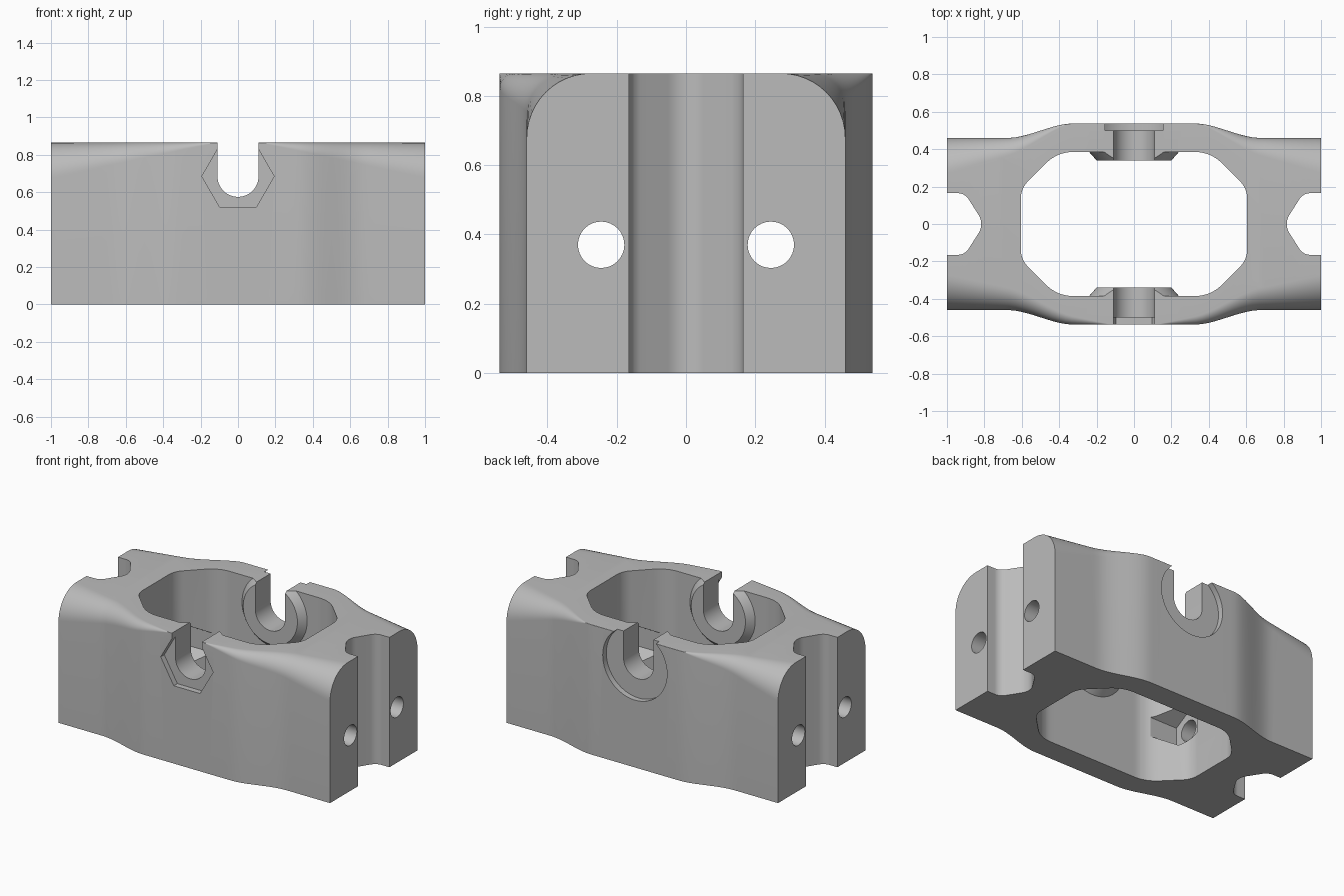
import bpy, bmesh, math
from mathutils import Vector

old = bpy.data.objects.get("Cube")
if old:
    bpy.data.objects.remove(old)

H = 0.865           # body height
SLOT_Z = 0.685      # axis of the bolt slots
SCREW_Z = 0.37      # axis of the screw holes

grey = bpy.data.materials.new("plain_grey")
grey.use_nodes = True
grey.diffuse_color = (0.5, 0.5, 0.5, 1)
grey.node_tree.nodes["Principled BSDF"].inputs["Base Color"].default_value = (0.5, 0.5, 0.5, 1)


def loft(name, rings):
    """Solid skinned through a list of equally long closed rings."""
    bm = bmesh.new()
    loops = [[bm.verts.new(p) for p in ring] for ring in rings]
    n = len(loops[0])
    for a, b in zip(loops, loops[1:]):
        for i in range(n):
            j = (i + 1) % n
            bm.faces.new((a[i], a[j], b[j], b[i]))
    bm.faces.new(loops[0][::-1])
    bm.faces.new(loops[-1])
    bmesh.ops.recalc_face_normals(bm, faces=bm.faces)
    mesh = bpy.data.meshes.new(name)
    bm.to_mesh(mesh)
    bm.free()
    mesh.materials.append(grey)
    obj = bpy.data.objects.new(name, mesh)
    bpy.context.collection.objects.link(obj)
    return obj


def rounded(points, radius, steps=8):
    """Polygon with tangent-arc corners; a radius of zero keeps a corner."""
    out = []
    for i, (p, r) in enumerate(zip(points, radius)):
        p = Vector(p)
        u = (Vector(points[i - 1]) - p).normalized()
        v = (Vector(points[(i + 1) % len(points)]) - p).normalized()
        if r == 0:
            out.append(p)
            continue
        half = u.angle(v) / 2
        centre = p + (u + v).normalized() * (r / math.sin(half))
        a = p + u * (r / math.tan(half)) - centre
        b = p + v * (r / math.tan(half)) - centre
        for k in range(steps + 1):
            t = k / steps
            out.append(centre + (a * (1 - t) + b * t).normalized() * r)
    return out


def disc(radius, sides, cx, cz, turn=0.0):
    return [(cx + radius * math.cos(turn + math.tau * i / sides),
             cz + radius * math.sin(turn + math.tau * i / sides)) for i in range(sides)]


def along_x(points, x):
    return [(x, p[0], p[1]) for p in points]


def along_y(points, y):
    return [(p[0], y, p[1]) for p in points]


def along_z(points, z):
    return [(p[0], p[1], z) for p in points]


def combine(target, tool, operation):
    mod = target.modifiers.new("join", 'BOOLEAN')
    mod.operation, mod.solver, mod.object = operation, 'EXACT', tool
    bpy.context.view_layer.objects.active = target
    bpy.ops.object.modifier_apply(modifier=mod.name)
    bpy.data.objects.remove(tool)


# Body: sections along x, bulging in the middle, shoulders fading towards the slots
def section(x):
    t = min(1, max(0, (0.68 - abs(x)) / 0.36))
    w = 0.46 + 0.078 * t * t * (3 - 2 * t)
    ring = []
    for side, fade in ((1, 0.35), (-1, 0.12)):
        r = max(0.002, 0.187 * (abs(x) - fade) / (1 - fade))
        arc = [(x, side * w, 0)]
        for k in range(13):
            a = math.pi / 2 * k / 12
            arc.append((x, side * (w - r + r * math.cos(a)), H - r + r * math.sin(a)))
        ring += arc if side > 0 else arc[::-1]
    return ring


body = loft("clamp_body", [section(-1 + i / 30) for i in range(61)])

# Central opening
opening = [(0.605, 0.19), (0.41, 0.385), (-0.41, 0.385), (-0.605, 0.19),
           (-0.605, -0.19), (-0.41, -0.385), (0.41, -0.385), (0.605, -0.19)]
opening = rounded(opening, [0.13, 0.2, 0.2, 0.13] * 2)
combine(body, loft("opening_cutter", [along_z(opening, -0.1), along_z(opening, 1)]), 'DIFFERENCE')

# V grooves in both ends
for s in (1, -1):
    groove = [(s * 1.1, 0.165), (s * 0.905, 0.165), (s * 0.8, 0),
              (s * 0.905, -0.165), (s * 1.1, -0.165)]
    groove = rounded(groove, [0, 0.07, 0.09, 0.07, 0])
    combine(body, loft("groove_cutter", [along_z(groove, -0.1), along_z(groove, 1)]), 'DIFFERENCE')

# Conical bosses inside the two long walls
for s in (1, -1):
    boss = loft("boss", [along_y(disc(r, 64, 0, SLOT_Z), s * y) for y, r in ((0.34, 0.2), (0.45, 0.298))])
    combine(body, boss, 'UNION')
top = [(-2, -1), (2, -1), (2, 1), (-2, 1)]
combine(body, loft("top_trim", [along_z(top, H), along_z(top, 2)]), 'DIFFERENCE')

# U slots through both long walls
slot = [(0.11 * math.cos(a), SLOT_Z + 0.11 * math.sin(a))
        for a in (math.pi + math.pi * i / 24 for i in range(25))]
slot += [(0.11, 1.1), (-0.11, 1.1)]
combine(body, loft("slot_cutter", [along_y(slot, -1), along_y(slot, 1)]), 'DIFFERENCE')

# Hexagonal nut seat in front, round washer seat behind
seats = ((-1, disc(0.193, 6, 0, SLOT_Z)), (1, disc(0.237, 64, 0, SLOT_Z)))
for s, shape in seats:
    combine(body, loft("seat_cutter", [along_y(shape, s * 0.5), along_y(shape, s * 0.7)]), 'DIFFERENCE')

# Screw holes along the length, with nut pockets inside the opening
for s in (1, -1):
    hole = disc(0.067, 32, s * 0.245, SCREW_Z)
    combine(body, loft("screw_cutter", [along_x(hole, -1.2), along_x(hole, 1.2)]), 'DIFFERENCE')
    nut = disc(0.13, 6, s * 0.245, SCREW_Z, math.pi / 2)
    combine(body, loft("pocket_cutter", [along_x(nut, -0.63), along_x(nut, 0.63)]), 'DIFFERENCE')

# Smooth shading with crisp edges
bpy.ops.object.select_all(action='DESELECT')
body.select_set(True)
bpy.context.view_layer.objects.active = body
bpy.ops.object.shade_smooth_by_angle(angle=math.radians(25))
